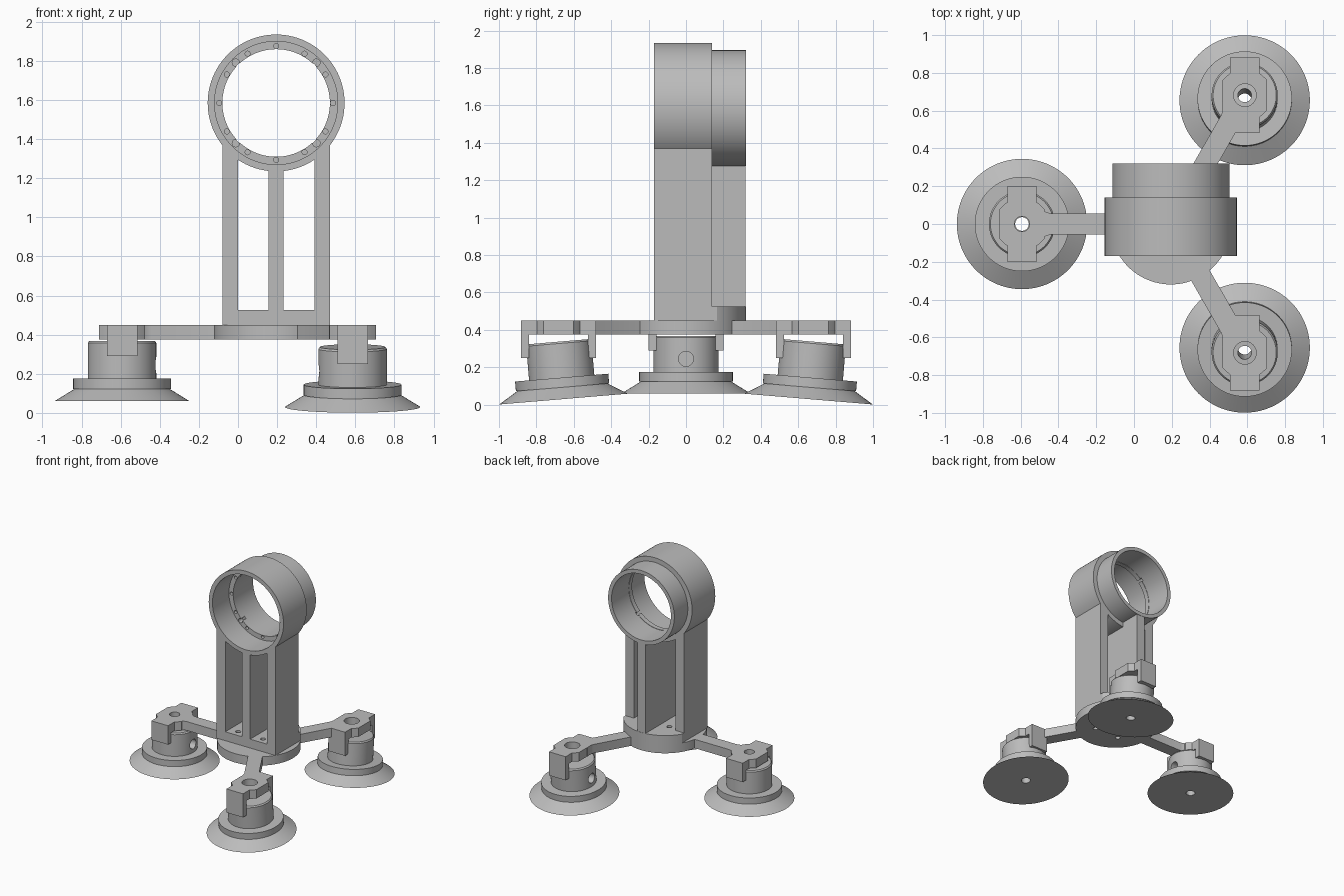
import bpy, bmesh
from math import sin, cos, pi, radians
from mathutils import Matrix, Vector

if "Cube" in bpy.data.objects:
    bpy.data.objects.remove(bpy.data.objects["Cube"], do_unlink=True)

grey = bpy.data.materials.new("matte_grey")
grey.use_nodes = True
COLOR = (0.5, 0.5, 0.5, 1)
grey.diffuse_color = COLOR
grey.node_tree.nodes["Principled BSDF"].inputs["Base Color"].default_value = COLOR

CX, RING_Z = 0.195, 1.585          # column axis and ring height
ALONG_Y = Matrix.Rotation(-pi / 2, 4, 'X')
ALONG_X = Matrix.Rotation(pi / 2, 4, 'Y')


def finish(bm, name, matrix):
    bmesh.ops.recalc_face_normals(bm, faces=bm.faces)
    bm.transform(matrix)
    mesh = bpy.data.meshes.new(name)
    bm.to_mesh(mesh)
    bm.free()
    obj = bpy.data.objects.new(name, mesh)
    bpy.context.collection.objects.link(obj)
    mesh.materials.append(grey)
    return obj


def prism(name, points, lo, hi, matrix=Matrix()):
    """Extrude a flat outline from lo to hi along local z."""
    bm = bmesh.new()
    face = bm.faces.new([bm.verts.new((x, y, lo)) for x, y in points])
    top = bmesh.ops.extrude_face_region(bm, geom=[face])["geom"]
    verts = [v for v in top if isinstance(v, bmesh.types.BMVert)]
    bmesh.ops.translate(bm, verts=verts, vec=(0, 0, hi - lo))
    return finish(bm, name, matrix)


def box(name, x, y, z):
    return prism(name, [(x[0], y[0]), (x[1], y[0]), (x[1], y[1]), (x[0], y[1])], *z)


def circle(r, n=64, center=(0, 0)):
    return [(center[0] + r * cos(2 * pi * i / n), center[1] + r * sin(2 * pi * i / n))
            for i in range(n)]


def lathe(name, profile, matrix, n=96):
    """Revolve a closed (radius, height) loop round local z."""
    bm = bmesh.new()
    rings = [[bm.verts.new((r * cos(2 * pi * i / n), r * sin(2 * pi * i / n), h))
              for i in range(n)] for r, h in profile]
    for a, b in zip(rings, rings[1:] + rings[:1]):
        for i in range(n):
            j = (i + 1) % n
            bm.faces.new((a[i], a[j], b[j], b[i]))
    return finish(bm, name, matrix)


def cut(obj, cutters):
    for cutter in cutters:
        mod = obj.modifiers.new("cut", 'BOOLEAN')
        mod.operation, mod.solver, mod.object = 'DIFFERENCE', 'EXACT', cutter
        bpy.context.view_layer.objects.active = obj
        bpy.ops.object.modifier_apply(modifier=mod.name)
        bpy.data.objects.remove(cutter, do_unlink=True)


# Ring holder: wide front socket, inner lip, narrower rear tube
ring_at = Matrix.Translation((CX, 0, RING_Z)) @ ALONG_Y
ring = lathe("ring_holder", [(.35, -.17), (.35, .14), (.31, .14), (.31, .32), (.278, .32),
                             (.278, .09), (.275, .09), (.275, .05), (.315, .05), (.315, -.17)],
             ring_at)
screws = [(30 * i, .013) for i in range(12)] + [(45 + 90 * i, .019) for i in range(4)]
cut(ring, [prism("screw_cutter",
                 circle(r, 16, (.291 * cos(radians(a)), .291 * sin(radians(a)))),
                 .03, .10, ring_at) for a, r in screws])

# Column: two side walls shaped to the ring, and a deeper centre web
upright = Matrix.Translation((CX, 0, 0)) @ Matrix.Rotation(pi / 2, 4, 'X')
for side, label in ((-1, "right"), (1, "left")):
    outline = [(.195, .45), (.275, .45), (.275, 1.385), (.195, 1.31)]
    prism(f"{label}_column_wall", [(side * x, z) for x, z in outline], -.14, .17, upright)
box("centre_web", (CX - .038, CX + .038), (-.17, .14), (.45, 1.25))
box("rear_centre_web", (CX - .038, CX + .038), (.14, .318), (.45, 1.288))

# Round base and the raised floor with a curved back
BASE_R = .32
base = prism("base_disc", circle(BASE_R, 96), .375, .45, Matrix.Translation((CX, 0, 0)))
arc = [(BASE_R * cos(radians(a)), BASE_R * sin(radians(a))) for a in range(31, 150, 2)]
floor = prism("column_floor", [(-.274, -.17), (.274, -.17)] + arc, .45, .525,
              Matrix.Translation((CX, 0, 0)))
for part in (base, floor):
    cut(part, [prism("bolt_cutter", circle(.02, 20, (CX + sx * .116, sy * .11)), .3, .6)
               for sx in (-1, 1) for sy in (-1, 1)])

# Foot profile: suction cup, flange and neck round a bore
FOOT = [(.036, 0), (.345, 0), (.243, .063), (.25, .063), (.25, .115), (.175, .115),
        (.175, .298), (.167, .308), (.036, .308)]
QUARTER = [(.078, .2), (.078, .115), (.092, .105), (.118, .08)]


def leg(label, foot, clip, tilt, inward, leg_bottom, bore):
    # Suction foot with a blind side hole
    at = Matrix.Translation(foot) @ Matrix.Rotation(tilt, 4, 'X')
    cup = lathe(f"{label}_suction_foot", FOOT, at)
    hole = at @ Matrix.Translation((0, 0, .185)) @ ALONG_X
    lo, hi = sorted((inward * .08, inward * .25))
    cut(cup, [prism("side_cutter", circle(.04, 32), lo, hi, hole)])

    # Clip plate with shoulders
    x, y = clip
    outline = (QUARTER + [(a, -b) for a, b in reversed(QUARTER)]
               + [(-a, -b) for a, b in QUARTER] + [(-a, b) for a, b in reversed(QUARTER)])
    plate = prism(f"{label}_clip_plate", outline, .375, .45, Matrix.Translation((x, y, 0)))
    cut(plate, [prism("bore_cutter", circle(bore, 40, clip), .3, .6)])

    # Clip jaws gripping both sides of the neck
    for s, side in ((-1, "front"), (1, "back")):
        box(f"{label}_{side}_clip_jaw", (x - .078, x + .078),
            sorted((y + s * .157, y + s * .2)), (leg_bottom, .45))

    # Arm from the base, flared where it meets the clip
    span = Vector((x - CX, y))
    turn = Matrix.Translation((CX, 0, 0)) @ Matrix.Rotation(
        Vector((1, 0)).angle_signed(span) * -1, 4, 'Z')
    end = span.length - .085
    half = [(.25, .056), (end - .065, .056), (end - .035, .066), (end, .09)]
    prism(f"{label}_arm", half + [(a, -b) for a, b in reversed(half)], .375, .45, turn)


leg("right", (-.593, 0, .06), (-.593, 0), 0, 1, .29, .04)
for s, label in ((-1, "front_left"), (1, "back_left")):
    leg(label, (.586, s * .655, .03), (.587, s * .682), radians(-4.8 * s), -1, .25, .06)

# Smooth round surfaces while keeping edges crisp
bpy.ops.object.select_all(action='DESELECT')
for obj in bpy.data.objects:
    if obj.type == 'MESH' and grey.name in obj.data.materials:
        obj.select_set(True)
        bpy.context.view_layer.objects.active = obj
bpy.ops.object.shade_smooth_by_angle(angle=radians(30))
